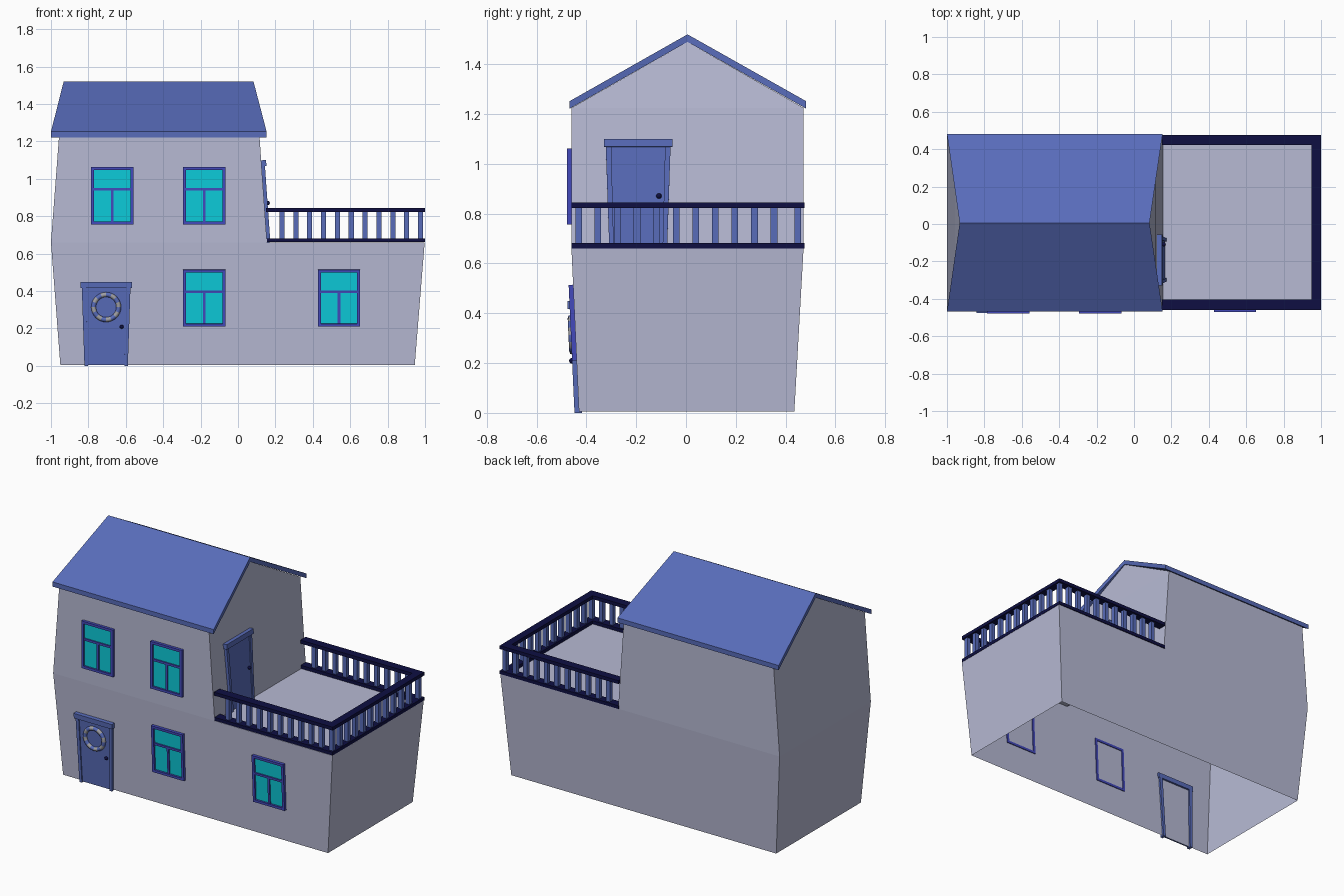
import bpy, bmesh, math
from mathutils import Matrix, Vector

if "Cube" in bpy.data.objects:
    bpy.data.objects.remove(bpy.data.objects["Cube"])


def material(name, rgb):
    m = bpy.data.materials.new(name)
    lin = [((c / 255 + 0.055) / 1.055) ** 2.4 if c > 10 else c / 255 / 12.92 for c in rgb]
    m.diffuse_color = (*lin, 1)
    m.use_nodes = True
    m.node_tree.nodes["Principled BSDF"].inputs["Base Color"].default_value = m.diffuse_color
    return m


WALL = material("pale lavender wall", (183, 186, 212))
BLUE = material("slate blue", (88, 108, 186))
NAVY = material("dark navy", (14, 15, 66))
FRAME = material("indigo frame", (68, 74, 188))
GLASS = material("cyan glass", (12, 203, 218))
GREY = material("wreath grey", (160, 160, 165))


def finish(name, bm, mats, matrix=None):
    me = bpy.data.meshes.new(name)
    bm.to_mesh(me)
    bm.free()
    for m in mats:
        me.materials.append(m)
    ob = bpy.data.objects.new(name, me)
    bpy.context.collection.objects.link(ob)
    if matrix:
        ob.matrix_world = matrix
    return ob


def prism(bm, pts, n0, n1):
    """Extrude a flat outline (u, v) between two depths."""
    lo = [bm.verts.new((u, v, n0)) for u, v in pts]
    hi = [bm.verts.new((u, v, n1)) for u, v in pts]
    bm.faces.new(hi)
    bm.faces.new(lo[::-1])
    for i in range(len(pts)):
        j = (i + 1) % len(pts)
        bm.faces.new((lo[i], lo[j], hi[j], hi[i]))


def rect(u0, u1, v0, v1):
    return [(u0, v0), (u1, v0), (u1, v1), (u0, v1)]


def box(bm, x0, x1, y0, y1, z0, z1):
    prism(bm, rect(x0, x1, y0, y1), z0, z1)


def wall_frame(origin, u, v):
    """Placement with u across, v up the leaning wall and n outward."""
    u, v = Vector(u).normalized(), Vector(v).normalized()
    m = Matrix((u, v, u.cross(v))).transposed().to_4x4()
    m.translation = origin
    return m


# Shell: leaning lower storey, terrace floor and upper storey, open underneath
F, B, MID, EAVE, APEX, YC = -0.46, 0.472, 0.66, 1.225, 1.49, 0.006
bm = bmesh.new()


def ring(x0, x1, y0, y1, z):
    return [bm.verts.new(p) for p in ((x0, y0, z), (x1, y0, z), (x1, y1, z), (x0, y1, z))]


base = ring(-0.95, 0.945, -0.43, 0.435, 0.005)
mid = ring(-1.0, 0.998, F, B, MID)
top = ring(-0.957, 0.115, F, B, EAVE)
inner = [bm.verts.new((0.155, y, MID)) for y in (F, B)]
peak = [bm.verts.new((x, YC, APEX)) for x in (-0.927, 0.078)]
bm.faces.new((base[0], base[1], mid[1], inner[0], mid[0]))
bm.faces.new((base[1], base[2], mid[2], mid[1]))
bm.faces.new((base[2], base[3], mid[3], inner[1], mid[2]))
bm.faces.new((base[3], base[0], mid[0], mid[3]))
bm.faces.new((inner[0], mid[1], mid[2], inner[1]))
bm.faces.new((mid[0], inner[0], top[1], top[0]))
bm.faces.new((inner[0], inner[1], top[2], top[1]))
bm.faces.new((inner[1], mid[3], top[3], top[2]))
bm.faces.new((mid[3], mid[0], top[0], top[3]))
bm.faces.new((top[1], top[2], peak[1]))
bm.faces.new((top[3], top[0], peak[0]))
finish("house_walls", bm, [WALL])

# Roof: two slabs with rake edges that narrow towards the ridge
bm = bmesh.new()
rows = []
for dz in (0, 0.03):
    rows.append([[bm.verts.new((x, y, z + dz)) for x in xs] for y, z, xs in (
        (-0.467, 1.222, (-1.0, 0.153)), (YC, 1.49, (-0.932, 0.083)), (0.482, 1.222, (-1.0, 0.153)))])
lo, hi = rows
for i in (0, 1):
    bm.faces.new((hi[i][0], hi[i][1], hi[i + 1][1], hi[i + 1][0]))
    bm.faces.new((lo[i + 1][0], lo[i + 1][1], lo[i][1], lo[i][0]))
    for e in (0, 1):
        bm.faces.new((lo[i][e], lo[i + 1][e], hi[i + 1][e], hi[i][e]))
for i in (0, 2):
    bm.faces.new((lo[i][0], lo[i][1], hi[i][1], hi[i][0]))
bmesh.ops.recalc_face_normals(bm, faces=bm.faces)
finish("roof", bm, [BLUE])

# Terrace railing: top and bottom rails on three sides
for name, z0, z1 in (("top_rail", 0.822, 0.844), ("bottom_rail", 0.661, 0.682)):
    bm = bmesh.new()
    prism(bm, [(0.15, -0.459), (0.999, -0.459), (0.999, 0.476), (0.15, 0.476),
               (0.15, 0.422), (0.95, 0.422), (0.95, -0.403), (0.15, -0.403)], z0, z1)
    finish(name, bm, [NAVY])

# Balusters
bm = bmesh.new()
spots = [(0.235 + 0.0741 * i, y) for i in range(11) for y in (-0.431, 0.449)]
spots += [(0.975, -0.354 + 0.0786 * i) for i in range(10)]
for x, y in spots:
    box(bm, x - 0.0135, x + 0.0135, y - 0.0135, y + 0.0135, 0.68, 0.824)
finish("balusters", bm, [BLUE])


# Windows
def window(name, m):
    w, h, t = 0.113, 0.305, 0.016
    bm = bmesh.new()
    for s in (-1, 1):
        prism(bm, rect(*sorted((s * w, s * (w - t))), 0, h), -0.005, 0.018)
    for v0 in (0, h - t):
        prism(bm, rect(-w + t, w - t, v0, v0 + t), -0.005, 0.018)
    prism(bm, rect(-w + t, w - t, 0.18, 0.194), 0.001, 0.014)
    prism(bm, rect(-0.007, 0.007, t, 0.18), 0.001, 0.014)
    finish(name + "_frame", bm, [FRAME], m)
    bm = bmesh.new()
    prism(bm, rect(-w + t, w - t, t, h - t), 0.001, 0.006)
    finish(name + "_glass", bm, [GLASS], m)


LEAN = (0, -0.03, 0.655)


def front_y(z):
    return -0.43 - 0.03 * (z - 0.005) / 0.655


for i, x in enumerate((-0.18, 0.54)):
    window(f"lower_window_{i}", wall_frame((x, front_y(0.21), 0.21), (1, 0, 0), LEAN))
for i, x in enumerate((-0.673, -0.18)):
    window(f"upper_window_{i}", wall_frame((x, F, 0.757), (1, 0, 0), (0, 0, 1)))


# Doors: tapered jambs, lintel, panel and knob
def door(name, m, h):
    bm = bmesh.new()
    for s in (-1, 1):
        pts = [(s * 0.116, 0), (s * 0.13, h - 0.032), (s * 0.108, h - 0.032), (s * 0.098, 0)]
        prism(bm, pts if s < 0 else pts[::-1], -0.012, 0.018)
    prism(bm, rect(-0.137, 0.137, h - 0.032, h), -0.012, 0.026)
    bmesh.ops.recalc_face_normals(bm, faces=bm.faces)
    finish(name + "_frame", bm, [BLUE], m)
    bm = bmesh.new()
    prism(bm, [(-0.099, 0.006), (0.099, 0.006), (0.109, h - 0.032), (-0.109, h - 0.032)], 0.001, 0.011)
    finish(name + "_panel", bm, [BLUE], m)
    bm = bmesh.new()
    bmesh.ops.create_uvsphere(bm, u_segments=12, v_segments=8, radius=0.011,
                              matrix=Matrix.Translation((0.083, 0.21, 0.019)))
    for f in bm.faces:
        f.smooth = True
    finish(name + "_knob", bm, [NAVY], m)


front_door = wall_frame((-0.705, front_y(0), 0.0), (1, 0, 0), LEAN)
door("front_door", front_door, 0.45)
door("terrace_door", wall_frame((0.155, -0.192, MID), (0, 1, 0), (-0.04, 0, 0.565)), 0.44)

# Striped ring hung on the front door
bm = bmesh.new()
N, K, R, r = 32, 8, 0.067, 0.013
grid = []
for i in range(N):
    a = 2 * math.pi * i / N
    grid.append([bm.verts.new(((R + r * math.cos(b)) * math.cos(a), 0.315 + (R + r * math.cos(b)) * math.sin(a),
                               0.015 + r * math.sin(b))) for b in [2 * math.pi * k / K for k in range(K)]])
for i in range(N):
    for k in range(K):
        j, l = (i + 1) % N, (k + 1) % K
        f = bm.faces.new((grid[i][k], grid[j][k], grid[j][l], grid[i][l]))
        f.material_index = 1 if i % 4 >= 2 else 0
        f.smooth = True
finish("door_wreath", bm, [GREY, BLUE], front_door)
